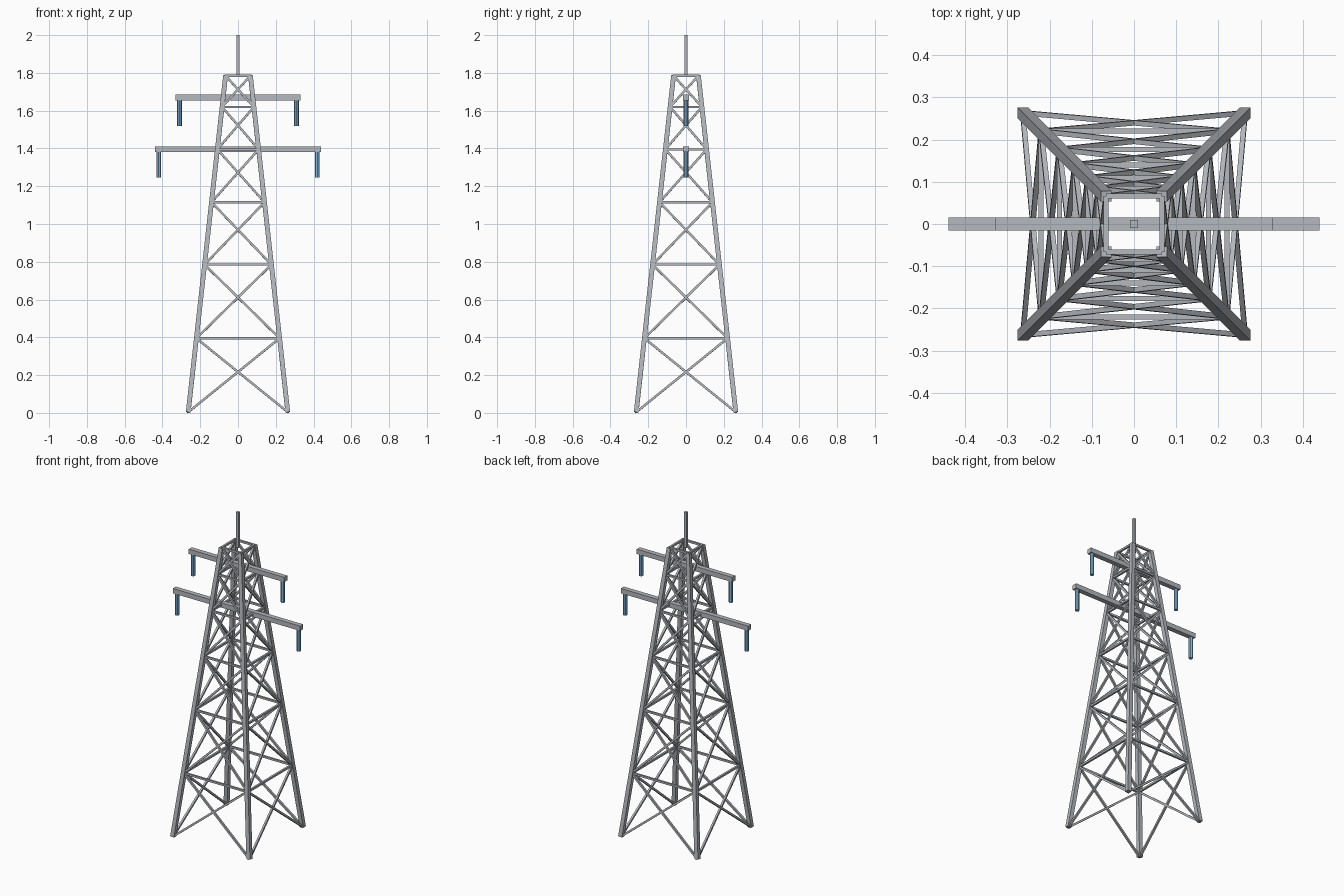
import bpy, math
from mathutils import Vector

if "Cube" in bpy.data.objects:
    bpy.data.objects.remove(bpy.data.objects["Cube"])


def material(name, rgb):
    m = bpy.data.materials.new(name)
    m.diffuse_color = (*rgb, 1)
    m.use_nodes = True
    m.node_tree.nodes["Principled BSDF"].inputs["Base Color"].default_value = m.diffuse_color
    return m


steel = material("galvanised steel", (0.46, 0.48, 0.51))
glass = material("blue insulator", (0.25, 0.50, 0.72))


def finish(name, mat):
    ob = bpy.context.object
    ob.name = name
    ob.data.materials.append(mat)
    return ob


def box(name, centre, size):
    bpy.ops.mesh.primitive_cube_add(size=1, location=centre)
    ob = finish(name, steel)
    ob.scale = size
    return ob


def beam(name, a, b, width):
    """Square bar running from a to b."""
    a, b = Vector(a), Vector(b)
    d = b - a
    ob = box(name, (a + b) / 2, (width, width, d.length))
    ob.rotation_mode = 'QUATERNION'
    ob.rotation_quaternion = Vector((0, 0, 1)).rotation_difference(d)


LEVELS = [0.004, 0.395, 0.785, 1.115, 1.395, 1.62, 1.785]
CORNERS = [(-1, -1), (1, -1), (1, 1), (-1, 1)]


def corner(i, z):
    """Point on the axis of leg i at height z."""
    half = 0.264 - 0.198 * z / 1.785
    sx, sy = CORNERS[i % 4]
    return (sx * half, sy * half, z)


# Tapering legs
for i in range(4):
    beam("leg", corner(i, LEVELS[0]), corner(i, LEVELS[-1]), 0.025)

# Lattice on each side: crossed braces and a rail on top of every panel
for i in range(4):
    for lo, hi in zip(LEVELS, LEVELS[1:]):
        beam("cross_brace", corner(i, lo), corner(i + 1, hi), 0.012)
        beam("cross_brace", corner(i + 1, lo), corner(i, hi), 0.012)
        beam("rail", corner(i, hi), corner(i + 1, hi), 0.012)

# Cross arms with hanging insulators
for half, z in ((0.33, 1.67), (0.44, 1.395)):
    box("cross_arm", (0, 0, z), (2 * half, 0.03, 0.03))
    for s in (-1, 1):
        bpy.ops.mesh.primitive_cylinder_add(
            vertices=8, radius=0.0125, depth=0.14,
            location=(s * (half - 0.02), 0, z - 0.08))
        finish("insulator", glass)

# Top mast
box("mast", (0, 0, 1.89), (0.018, 0.018, 0.22))
